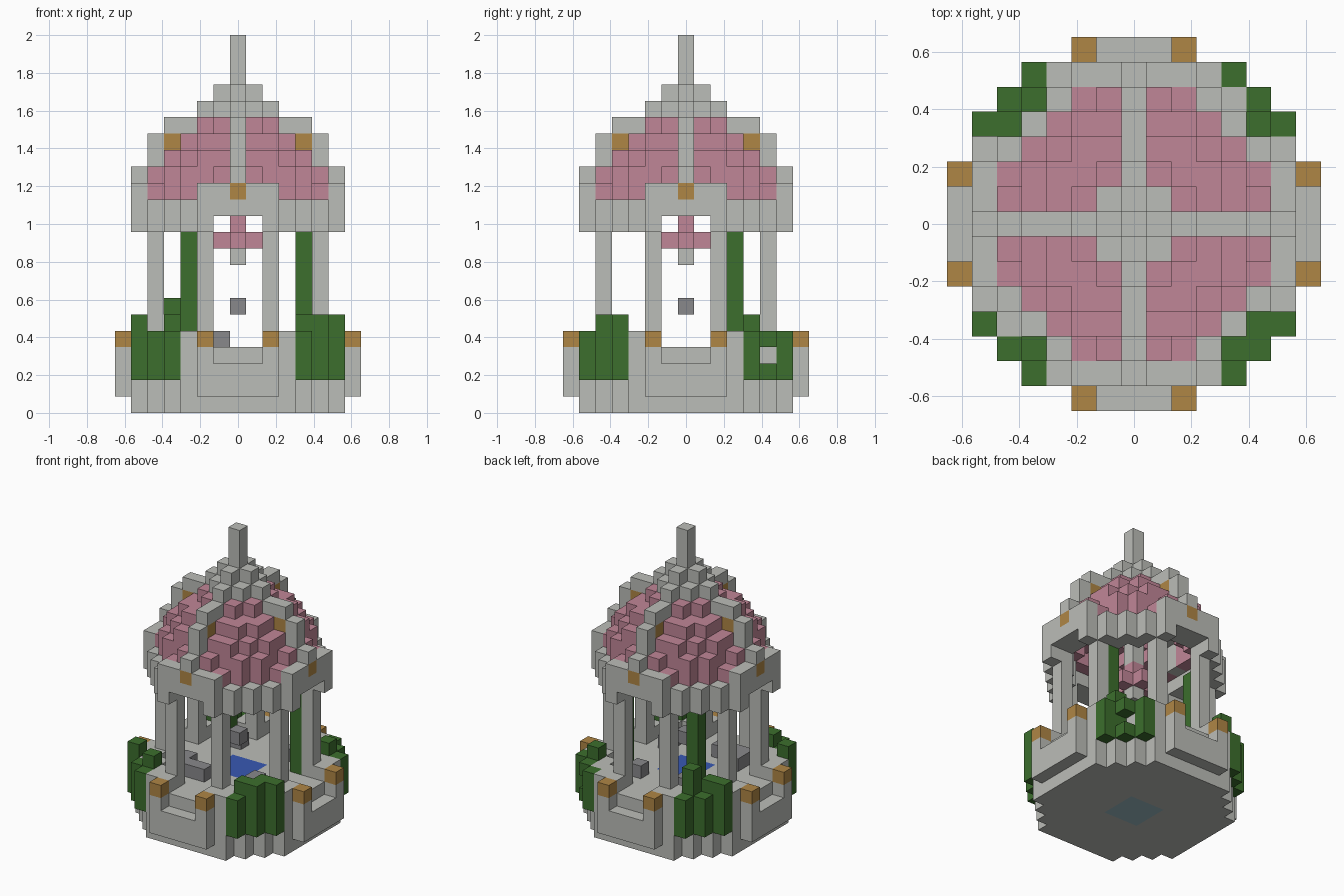
import bpy, bmesh
from mathutils import Vector

cube = bpy.data.objects.get("Cube")
if cube:
    bpy.data.objects.remove(cube)

U = 2 / 23          # edge of one block
SPAN = range(-7, 8)


def material(name, r, g, b):
    m = bpy.data.materials.new(name)
    m.use_nodes = True
    m.diffuse_color = (r, g, b, 1)
    m.node_tree.nodes["Principled BSDF"].inputs["Base Color"].default_value = (r, g, b, 1)
    return m


stone = material("pale_stone", .50, .51, .48)
pink = material("rose_tile", .53, .24, .31)
leaf = material("leaf_green", .045, .156, .026)
gold = material("gold", .43, .24, .06)
slate = material("dark_stone", .25, .25, .26)
water = material("water_blue", .04, .10, .45)
glass = material("pale_teal", .33, .50, .55)

blocks = {}         # grid cell -> (part name, material); later parts replace earlier ones


def put(name, mat, cells):
    for c in cells:
        blocks[c] = (name, mat)


def ring(lo, hi, layers):
    """Blocks whose squared distance from the axis lies in lo..hi."""
    return [(i, j, k) for k in layers for i in SPAN for j in SPAN if lo <= i * i + j * j <= hi]


def column(i, j, bottom, top):
    return [(i, j, k) for k in range(bottom, top + 1)]


def four_sides(cells):
    """Repeat blocks on all four sides by quarter turns."""
    out = set()
    for i, j, k in cells:
        for _ in range(4):
            out.add((i, j, k))
            i, j = -j, i
    return out


# Base, pool and balconies
put("base", stone, ring(0, 45, range(4)))
square = [(i, j) for i in (-1, 0, 1) for j in (-1, 0, 1)]
put("base_window", glass, [(i, j, 0) for i, j in square])
put("pool", water, [(i, j, 3) for i, j in square])
put("balconies", stone, four_sides(
    [(i, -7, k) for i in range(-2, 3) for k in (1, 2)] + [(-2, -7, 3), (2, -7, 3)]))
put("balcony_caps", gold, four_sides([(-2, -7, 4), (2, -7, 4)]))

# Railing and columns
put("railing", stone, [c for c in ring(32, 45, [4]) if min(abs(c[0]), abs(c[1])) > 1])
put("columns", stone, four_sides(column(-2, -5, 4, 11) + column(2, -5, 4, 11)))

# Seats and floating block
put("seats", slate, [(i, j, 4) for i, j in
                     ((3, -2), (3, -3), (-3, -2), (-3, -3), (-2, -3), (-1, -3), (2, 3), (-2, 3))])
put("floating_block", slate, [(0, 0, 6)])

# Eaves and arched portals
put("eaves", stone, [c for c in ring(25, 34, (11, 12))
                     if c[2] == 12 or min(abs(c[0]), abs(c[1])) > 1])
put("portals", stone, four_sides(
    [(i, -6, k) for i in range(-2, 3) for k in (12, 13)] + [(-2, -6, 11), (2, -6, 11)]))
put("portal_studs", gold, four_sides([(0, -6, 13)]))

# Domed roof, with ribs on both axes
for k, lo, hi in ((13, 15, 29), (14, 11, 26), (15, 6, 20), (16, 3, 13), (17, 0, 5)):
    layer = ring(lo, hi, [k])
    put("dome", pink, [c for c in layer if c[0] and c[1]])
    put("ribs", stone, [c for c in layer if not (c[0] and c[1])])
put("ribs", stone, four_sides([(0, -6, 14), (0, -5, 15), (0, -5, 16), (0, -4, 17),
                               (0, -3, 17), (0, -2, 18)]))
put("rib_studs", gold, four_sides([(0, -4, 16)]))
put("dome_cap", stone, ring(0, 2, [18]) + ring(0, 1, [19]))
put("spire", stone, column(0, 0, 20, 22))

# Hanging lantern
put("lantern_rod", stone, column(0, 0, 12, 16))
put("lantern", pink, ring(0, 1, [10]) + [(0, 0, 11)])
put("lantern_tip", stone, [(0, 0, 9)])

# Corner bushes: position and top layer
for i, j, top in ((-4, 6, 4), (-5, 5, 4), (-4, 5, 6), (-6, 4, 5), (-5, 4, 5),
                  (4, 6, 4), (6, 4, 4), (5, 4, 5),
                  (-6, -4, 5), (-5, -5, 4), (-4, -5, 5), (-4, -6, 4),
                  (6, -4, 5), (5, -4, 5), (4, -5, 5), (5, -5, 5), (4, -6, 4)):
    put("bushes", leaf, column(i, j, 2, top))
put("bushes", leaf, [(5, 5, 2), (5, 5, 4)])
put("vines", leaf, column(4, 2, 4, 10) + column(-3, 3, 4, 10))

# Turn each part into one mesh of its exposed block faces
parts = {}
for cell, (name, mat) in blocks.items():
    parts.setdefault((name, mat), []).append(cell)

for (name, mat), cells in parts.items():
    bm = bmesh.new()
    for cell in cells:
        centre = Vector(cell) + Vector((0, 0, .5))
        for axis in range(3):
            for sign in (-1, 1):
                n = Vector((0, 0, 0))
                n[axis] = sign
                if tuple(int(a + b) for a, b in zip(cell, n)) in blocks:
                    continue
                s = Vector((0, 0, 0))
                s[(axis + 1) % 3] = 1
                t = n.cross(s)
                corners = ((-s - t), (s - t), (s + t), (t - s))
                bm.faces.new([bm.verts.new((centre + (n + c) / 2) * U) for c in corners])
    bmesh.ops.remove_doubles(bm, verts=bm.verts, dist=U / 100)
    mesh = bpy.data.meshes.new(name)
    bm.to_mesh(mesh)
    bm.free()
    mesh.materials.append(mat)
    bpy.context.collection.objects.link(bpy.data.objects.new(name, mesh))
